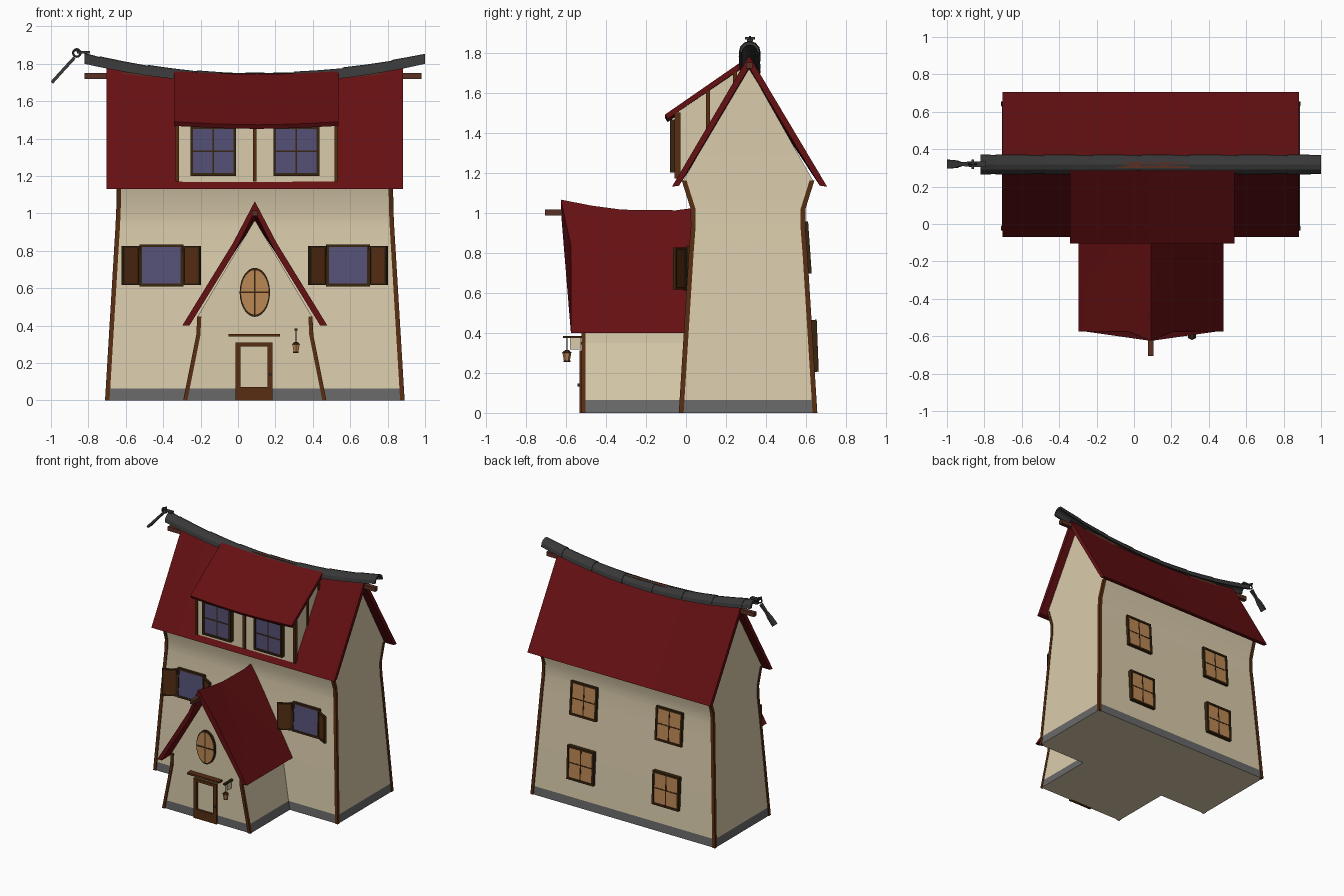
import bpy, bmesh, math
from mathutils import Matrix, Vector

if "Cube" in bpy.data.objects:
    bpy.data.objects.remove(bpy.data.objects["Cube"])


def material(name, r, g, b):
    m = bpy.data.materials.new(name)
    m.use_nodes = True
    m.diffuse_color = (r, g, b, 1)
    m.node_tree.nodes["Principled BSDF"].inputs["Base Color"].default_value = (r, g, b, 1)
    return m


WALL = material("cream plaster", 0.7, 0.6, 0.41)
STONE = material("grey stone", 0.14, 0.14, 0.14)
RED = material("red roof", 0.13, 0.005, 0.006)
TIMBER = material("brown timber", 0.095, 0.027, 0.006)
DARK = material("dark frame wood", 0.04, 0.018, 0.005)
BEAM = material("reddish beam", 0.1, 0.03, 0.017)
BLUE = material("blue glass", 0.09, 0.08, 0.18)
AMBER = material("amber glass", 0.5, 0.245, 0.09)
IRON = material("dark iron", 0.04, 0.04, 0.041)

CX, CY = 0.09, 0.31      # plan centre of the main house


def finish(name, bm, mats, smooth=False):
    bmesh.ops.recalc_face_normals(bm, faces=bm.faces[:])
    me = bpy.data.meshes.new(name)
    bm.to_mesh(me)
    bm.free()
    for m in mats:
        me.materials.append(m)
    ob = bpy.data.objects.new(name, me)
    bpy.context.collection.objects.link(ob)
    if smooth:
        bpy.ops.object.select_all(action='DESELECT')
        ob.select_set(True)
        bpy.context.view_layer.objects.active = ob
        bpy.ops.object.shade_smooth_by_angle(angle=math.radians(25))
    return ob


def loft(name, rings, *mats, smooth=False):
    """Skin a row of equal point loops and cap both ends."""
    bm = bmesh.new()
    rows = [[bm.verts.new(p) for p in ring] for ring in rings]
    n = len(rows[0])
    for a, b in zip(rows, rows[1:]):
        for i in range(n):
            j = (i + 1) % n
            bm.faces.new((a[i], a[j], b[j], b[i]))
    bm.faces.new(rows[0])
    bm.faces.new(rows[-1])
    return finish(name, bm, mats, smooth)


def boxes(name, parts, mat, frame=Matrix()):
    """One object from several (centre, size) boxes."""
    bm = bmesh.new()
    for c, s in parts:
        bmesh.ops.create_cube(bm, size=1, matrix=frame @ Matrix.Translation(c) @ Matrix.Diagonal((*s, 1)))
    return finish(name, bm, [mat])


def cone(name, loc, r1, r2, depth, mat, sides=8, rot=Matrix(), scale=(1, 1, 1)):
    bm = bmesh.new()
    bmesh.ops.create_cone(bm, cap_ends=True, segments=sides, radius1=r1, radius2=r2, depth=depth,
                          matrix=Matrix.Translation(loc) @ Matrix.Diagonal((*scale, 1)) @ rot)
    return finish(name, bm, [mat])


def rect(cx, cy, hx, hy, z):
    return [(cx - hx, cy - hy, z), (cx + hx, cy - hy, z), (cx + hx, cy + hy, z), (cx - hx, cy + hy, z)]


def post(name, path, w=0.024):
    loft(name, [rect(x, y, w / 2, w / 2, z) for x, y, z in path], TIMBER)


def stone_band(ob):
    for p in ob.data.polygons:
        if 0.01 < p.center.z < 0.065:
            p.material_index = 1


# Main house: tapered walls flaring under the eaves, then the gable
levels = [(0, 0.797, 0.34), (0.065, 0.793, 0.336), (0.8, 0.749, 0.29), (0.93, 0.741, 0.28),
          (1.02, 0.737, 0.281), (1.16, 0.735, 0.325)]
rings = [rect(CX, CY, hx, hy, z) for z, hx, hy in levels]
rings.append(rect(CX, 0.315, 0.735, 0.003, 1.72))
stone_band(loft("house_walls", rings, WALL, STONE, smooth=True))
for sx, side in ((-1, "right"), (1, "left")):
    for sy, end in ((-1, "front"), (1, "back")):
        post(f"corner_post_{end}_{side}",
             [(CX + sx * (hx - 0.008), CY + sy * (hy - 0.006), z) for z, hx, hy in levels])

# Main roof with a sagging ridge
rings = []
for k in range(9):
    t = k / 4 - 1
    drop = 0.055 * (1 - t * t)
    x = CX + 0.793 * t
    rings.append([(x, -0.07, 1.13), (x, 0.315, 1.785 - drop), (x, 0.705, 1.13),
                  (x, 0.668, 1.135), (x, 0.315, 1.725 - drop), (x, -0.035, 1.135)])
loft("main_roof", rings, RED, smooth=True)
boxes("ridge_beam", [((0.08, 0.315, 1.735), (1.8, 0.032, 0.032))], BEAM)


# Ridge tiles: overlapping arches that follow the sag
def arch(x, s):
    base = 1.695 + 0.105 * ((x - CX) / 0.91) ** 2
    angles = [math.pi * i / 6 for i in range(7)]
    outer = [(x, 0.318 + 0.052 * s * math.cos(a), base + 0.055 * s * math.sin(a)) for a in angles]
    inner = [(x, 0.318 + 0.038 * math.cos(a), base + 0.038 * math.sin(a)) for a in reversed(angles)]
    return outer + inner


joints = [-0.82, -0.74] + [-0.48 + 0.26 * i for i in range(6)] + [1.0]
for i, (a, b) in enumerate(zip(joints, joints[1:])):
    loft(f"ridge_tile_{i + 1}", [arch(a, 1.05), arch((a + b) / 2, 1.02), arch(b, 0.97)], IRON)

# Hanging iron ornament at the end of the ridge
path = [((-0.995, 1.70), 0.024), ((-0.95, 1.75), 0.02), ((-0.92, 1.783), 0.009), ((-0.875, 1.832), 0.014)]
loft("ornament_blade", [[(x + dx, 0.32 + dy, z - dx) for dx, dy in
                         ((-0.006, -w), (0.006, -w), (0.006, w), (-0.006, w))] for (x, z), w in path], IRON)
bpy.ops.mesh.primitive_torus_add(location=(-0.862, 0.32, 1.858), rotation=(math.pi / 2, 0, 0), major_radius=0.02,
                                 minor_radius=0.006, major_segments=12, minor_segments=6)
bpy.context.object.name = "ornament_ring"
bpy.context.object.data.materials.append(IRON)
boxes("ornament_bracket", [((-0.825, 0.32, 1.862), (0.07, 0.03, 0.012)),
                           ((-0.862, 0.32, 1.872), (0.012, 0.05, 0.012))], IRON)

# Dormer
loft("dormer_walls", [[(x, y, z) for y, z in ((-0.045, 1.165), (-0.045, 1.5), (0.27, 1.715), (0.27, 1.5))]
                      for x in (-0.325, 0.525)], WALL)
loft("dormer_roof", [[(x, -0.105, 1.49 - d), (x, 0.285, 1.76 - d), (x, 0.285, 1.728 - d), (x, -0.092, 1.468 - d)]
                     for x, d in ((-0.342, 0), (-0.1, 0.012), (0.1, 0.016), (0.3, 0.012), (0.537, 0))], RED, smooth=True)
front = [((x, -0.042, 1.335), (0.02, 0.03, 0.33)) for x in (-0.325, CX, 0.525)]
sides = [((x, y, z), (0.018, 0.02, h)) for x in (-0.325, 0.525)
         for y, z, h in ((0.11, 1.51, 0.21), (0.245, 1.67, 0.07))]
boxes("dormer_posts", front + sides, TIMBER)


# Windows, built facing the front and turned to their wall
def window(name, loc, w, h, glass, turn=0, tilt=0, bars=True, depth=0.03):
    m = Matrix.Translation(loc) @ Matrix.Rotation(turn, 4, 'Z') @ Matrix.Rotation(tilt, 4, 'X')
    t = 0.015
    parts = [((s * (w - t) / 2, 0, 0), (t, depth, h)) for s in (-1, 1)]
    parts += [((0, 0, s * (h - t) / 2), (w, depth, t)) for s in (-1, 1)]
    if bars:
        parts += [((0, 0, 0), (0.009, depth * 0.7, h)), ((0, 0, 0), (w, depth * 0.7, 0.009))]
    boxes(name + "_frame", parts, DARK, m)
    boxes(name + "_glass", [((0, -depth * 0.2, 0), (w - t, 0.008, h - t))], glass, m)


for x, side in ((-0.132, "right"), (0.312, "left")):
    window(f"dormer_window_{side}", (x, -0.06, 1.333), 0.245, 0.265, BLUE, depth=0.04)
for x, side in ((-0.28, "right"), (0.46, "left")):
    window(f"back_lower_window_{side}", (x, 0.64, 0.335), 0.23, 0.26, AMBER, math.pi, -0.04, depth=0.036)
    window(f"back_upper_window_{side}", (x, 0.601, 0.825), 0.23, 0.26, AMBER, math.pi, -0.07, depth=0.036)

# Shuttered front windows
for x, side in ((-0.41, "right"), (0.588, "left")):
    window(f"front_window_{side}", (x, 0.01, 0.722), 0.235, 0.225, BLUE, 0, -0.06, bars=False)
    for s, hand in ((-1, "a"), (1, "b")):
        m = (Matrix.Translation((x + s * 0.162, -0.03, 0.722)) @ Matrix.Rotation(-s * 0.54, 4, 'Z'))
        edge = [((e * 0.048, 0, 0), (0.012, 0.018, 0.21)) for e in (-1, 1)]
        edge += [((0, 0, e * 0.099), (0.108, 0.018, 0.012)) for e in (-1, 1)]
        boxes(f"shutter_frame_{side}_{hand}", edge, DARK, m)
        boxes(f"shutter_panel_{side}_{hand}", [((0, 0, 0), (0.1, 0.01, 0.2))], TIMBER, m)

# Porch walls and corner posts
flare = [(0, 0.38), (0.065, 0.367), (0.35, 0.31), (0.45, 0.305)]
rings = [rect(CX, -0.23, hx, 0.285, z) for z, hx in flare] + [rect(CX, -0.23, 0.003, 0.285, 0.96)]
stone_band(loft("porch_walls", rings, WALL, STONE))
for s, side in ((-1, "right"), (1, "left")):
    post(f"porch_post_{side}", [(CX + s * (hx - 0.008), -0.512, z) for z, hx in flare], 0.022)

# Porch roof: the front edge leans out towards the peak
rings = []
for y, lean, top in ((-0.575, 0.05, 1.065), (-0.45, 0.02, 1.035), (-0.32, 0, 1.015), (-0.05, 0, 1.012), (0.05, 0, 1.025)):
    outer = [(-0.388, 0, 0.4), (-0.118, 0, 0.84), (0, lean, top), (0.118, 0, 0.84), (0.388, 0, 0.4)]
    inner = [(0.35, 0, 0.4), (0.112, 0, 0.787), (0, lean, top - 0.055), (-0.112, 0, 0.787), (-0.35, 0, 0.4)]
    rings.append([(CX + px, y - d, z) for px, d, z in outer + inner])
loft("porch_roof", rings, RED, smooth=True)
boxes("porch_ridge_beam", [((CX, -0.6, 1.0), (0.03, 0.21, 0.03))], BEAM)

# Oval window
upright = Matrix.Rotation(math.pi / 2, 4, 'X')
oval = (0.62, 1, 1)
cone("oval_frame", (CX, -0.515, 0.578), 0.131, 0.131, 0.03, DARK, 28, upright, oval)
cone("oval_glass", (CX, -0.53, 0.578), 0.119, 0.119, 0.008, AMBER, 28, upright, oval)
boxes("oval_bars", [((CX, -0.533, 0.578), (0.008, 0.01, 0.24)), ((CX, -0.533, 0.578), (0.148, 0.01, 0.008))], DARK)

# Door, canopy board and knob
boxes("door_frame", [((-0.001, -0.517, 0.155), (0.027, 0.03, 0.31)), ((0.171, -0.517, 0.155), (0.027, 0.03, 0.31)),
                     ((0.085, -0.517, 0.3), (0.19, 0.03, 0.022)), ((0.085, -0.517, 0.036), (0.19, 0.028, 0.072))], TIMBER)
boxes("door_canopy", [((0.087, -0.535, 0.348), (0.275, 0.05, 0.014))], TIMBER)
cone("door_knob", (0.172, -0.536, 0.14), 0.008, 0.008, 0.014, IRON, 8, upright)

# Hanging lantern
boxes("lantern_arm", [((0.31, -0.565, 0.379), (0.018, 0.1, 0.012)), ((0.31, -0.595, 0.342), (0.004, 0.004, 0.07))], DARK)
boxes("lantern_bracket", [((0.31, -0.552, 0.345), (0.006, 0.055, 0.056))], WALL)
cone("lantern_glass", (0.31, -0.595, 0.28), 0.015, 0.022, 0.04, AMBER, 6)
cone("lantern_cap", (0.31, -0.595, 0.306), 0.026, 0.01, 0.014, DARK, 6)
cone("lantern_foot", (0.31, -0.595, 0.258), 0.017, 0.017, 0.006, DARK, 6)
